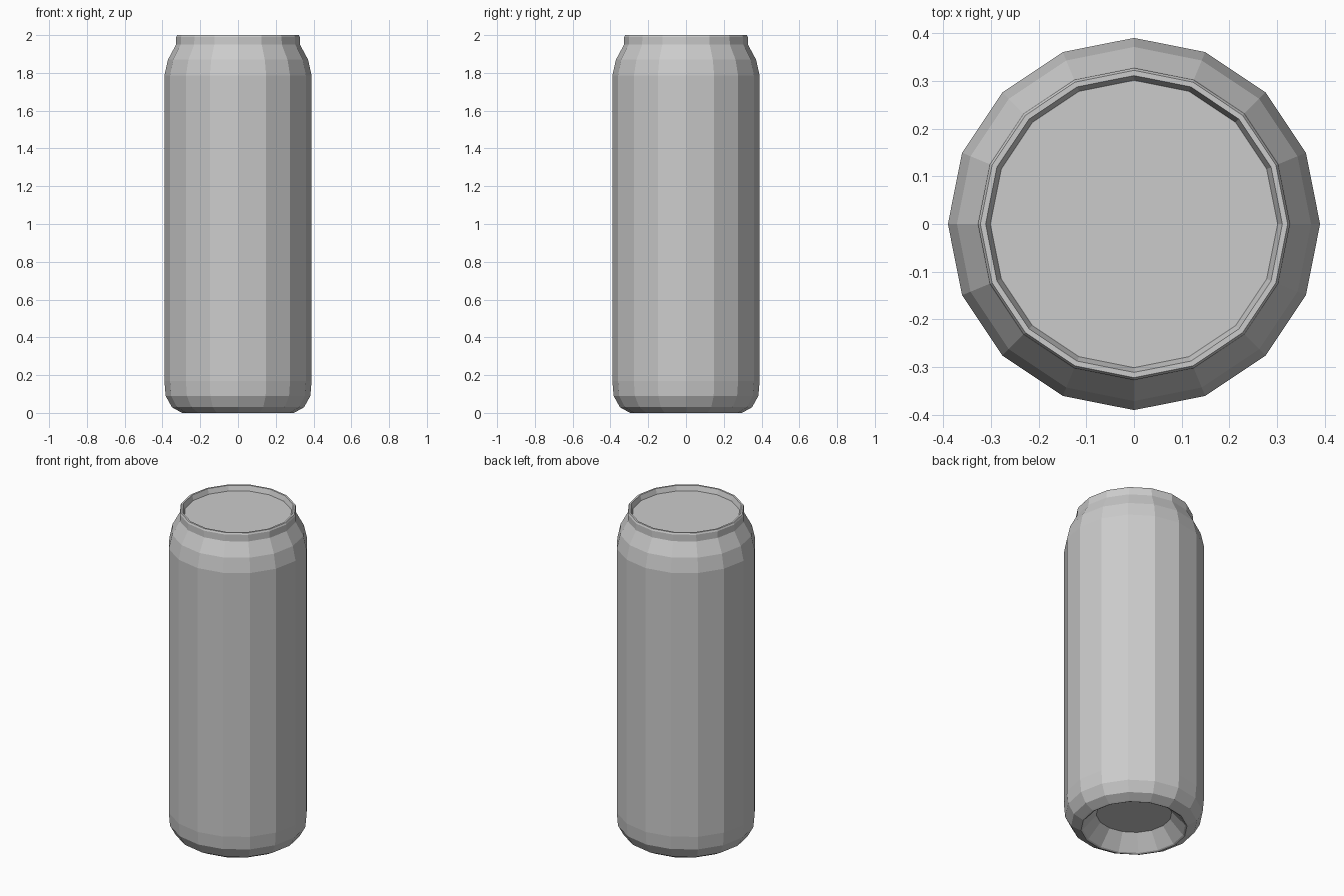
import bpy, bmesh
from math import cos, sin, tau

SIDES = 16

cube = bpy.data.objects.get("Cube")
if cube:
    bpy.data.objects.remove(cube, do_unlink=True)

# Bare metal
metal = bpy.data.materials.new("bare_metal_grey")
metal.use_nodes = True
grey = (0.6, 0.6, 0.6, 1)
metal.diffuse_color = grey
metal.node_tree.nodes["Principled BSDF"].inputs["Base Color"].default_value = grey


def lathe(name, profile, cap_start=False, cap_end=False):
    """Revolve (radius, height) points around z into a faceted shell."""
    bm = bmesh.new()
    rings = [[bm.verts.new((r * cos(tau * i / SIDES), r * sin(tau * i / SIDES), z))
              for i in range(SIDES)] for r, z in profile]
    for low, high in zip(rings, rings[1:]):
        for i in range(SIDES):
            j = (i + 1) % SIDES
            bm.faces.new((low[i], low[j], high[j], high[i]))
    if cap_start:
        bm.faces.new(rings[0][::-1])
    if cap_end:
        bm.faces.new(rings[-1])
    mesh = bpy.data.meshes.new(name)
    bm.to_mesh(mesh)
    bm.free()
    mesh.materials.append(metal)
    obj = bpy.data.objects.new(name, mesh)
    bpy.context.collection.objects.link(obj)
    return obj


# Recessed base, rounded foot, straight wall and tapered shoulder
base = [(0.21, 0.093), (0.285, 0.005), (0.295, 0)]
foot = [(0.305, 0.005), (0.35, 0.03), (0.383, 0.09), (0.39, 0.17)]
shoulder = [(0.39, 1.785), (0.371, 1.87), (0.328, 1.95)]
lathe("can_body", base + foot + shoulder, cap_start=True)

# Raised rim around the sunken lid
lathe("rim_and_lid", [(0.328, 1.95), (0.327, 1.99), (0.322, 2.0),
                      (0.311, 2.0), (0.301, 1.97)], cap_end=True)
